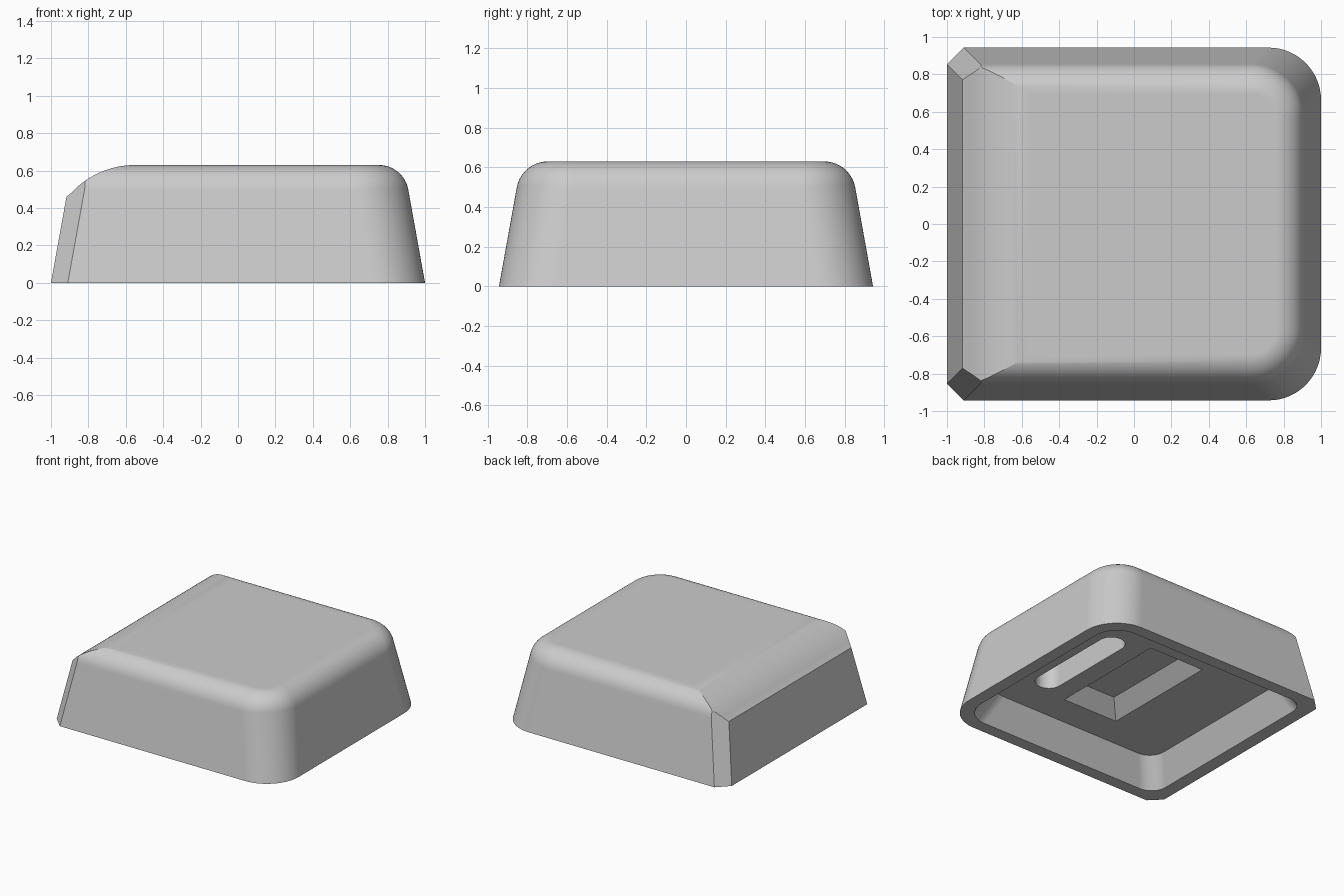
import bpy
import bmesh
from math import sin, cos, pi, atan, sqrt

if "Cube" in bpy.data.objects:
    bpy.data.objects.remove(bpy.data.objects["Cube"])

HEIGHT, HALF_X, HALF_Y = 0.63, 1.0, 0.943
DRAFT = 0.18            # inward lean of the walls per unit of height
FILLET = 0.16           # rounding of the top edge
CORNER = 0.28           # rounding of the +x vertical corners
CHAMFER = 0.09          # bevel of the -x vertical corners
SCOOP = 0.466           # radius of the sloping -x top edge
SCOOP_X, SCOOP_Z = -0.55, 0.46
CEILING = 0.21          # roof of the hollow underside

gray = bpy.data.materials.new("light_gray")
gray.use_nodes = True
gray.diffuse_color = (0.6, 0.6, 0.6, 1)
gray.node_tree.nodes["Principled BSDF"].inputs["Base Color"].default_value = (0.6, 0.6, 0.6, 1)


def arc(cx, cy, r, start, steps):
    """Quarter turn, counter-clockwise."""
    angles = [start + pi / 2 * i / steps for i in range(steps + 1)]
    return [(cx + r * cos(a), cy + r * sin(a)) for a in angles]


def rounded_rect(x0, x1, y0, y1, r_left, r_right, steps=12):
    return (arc(x1 - r_right, y0 + r_right, r_right, -pi / 2, steps)
            + arc(x1 - r_right, y1 - r_right, r_right, 0, steps)
            + arc(x0 + r_left, y1 - r_left, r_left, pi / 2, steps)
            + arc(x0 + r_left, y0 + r_left, r_left, pi, steps))


def loft(name, sections):
    """Closed solid through (z, outline) sections with equal point counts."""
    bm = bmesh.new()
    rings = [[bm.verts.new((x, y, z)) for x, y in pts] for z, pts in sections]
    n = len(rings[0])
    for low, high in zip(rings, rings[1:]):
        for i in range(n):
            j = (i + 1) % n
            bm.faces.new((low[i], low[j], high[j], high[i]))
    bm.faces.new(rings[0][::-1])
    bm.faces.new(rings[-1])
    bmesh.ops.remove_doubles(bm, verts=bm.verts, dist=1e-5)
    bmesh.ops.recalc_face_normals(bm, faces=bm.faces)
    mesh = bpy.data.meshes.new(name)
    bm.to_mesh(mesh)
    bm.free()
    mesh.materials.append(gray)
    obj = bpy.data.objects.new(name, mesh)
    bpy.context.collection.objects.link(obj)
    return obj


# Outer shell: horizontal slices of the drafted, filleted block
def shell_slice(z, inset, radius):
    wall_x = -HALF_X + DRAFT * z
    left = wall_x
    if z > SCOOP_Z:
        drop = z - (HEIGHT - SCOOP)
        left = max(wall_x, SCOOP_X - sqrt(max(SCOOP ** 2 - drop ** 2, 0)))
    right, y = HALF_X - inset, HALF_Y - inset
    c = max(CHAMFER - (left - wall_x) - (inset - DRAFT * z), 0)
    pts = arc(right - radius, -y + radius, radius, -pi / 2, 16)
    pts += arc(right - radius, y - radius, radius, 0, 16)
    return pts + [(left + c, y), (left, y - c), (left, -y + c), (left + c, -y)]


lean = atan(DRAFT)
wall_top = HEIGHT - FILLET + FILLET * sin(lean)
slices = [(z, shell_slice(z, DRAFT * z, CORNER)) for z in (0, SCOOP_Z, 0.48)]
STEPS = 16
for i in range(STEPS + 1):
    a = lean + (pi / 2 - lean) * i / STEPS
    shift = FILLET * (cos(lean) - cos(a))
    z = HEIGHT - FILLET + FILLET * sin(a)
    slices.append((z, shell_slice(z, DRAFT * wall_top + shift, CORNER - shift)))
shell = loft("cap_shell", slices)


# Underside: sloped hollow, sloped rectangular pocket and round-ended slot
def hollow_outline(d):
    return rounded_rect(-0.895 + d, 0.9 - d, -0.845 + d, 0.845 - d, 0.13, 0.2)


def pocket_outline(d):
    x0, x1, y0, y1 = -0.24 + d, 0.245 - d, -0.49 + d, 0.48 - d
    return [(x0, y0), (x1, y0), (x1, y1), (x0, y1)]


hollow = loft("hollow_cutter", [(z, hollow_outline(z * 0.5)) for z in (-0.1, CEILING)])
pocket = loft("pocket_cutter", [(CEILING + d, pocket_outline(d)) for d in (-0.05, 0.11)])
slot_outline = rounded_rect(0.4, 0.6, -0.46, 0.44, 0.0999, 0.0999)
slot = loft("slot_cutter", [(z, slot_outline) for z in (0.1, CEILING + 0.21)])

bpy.context.view_layer.objects.active = shell
shell.select_set(True)
for cutter in (hollow, pocket, slot):
    cutter.hide_render = True
    mod = shell.modifiers.new("cut", 'BOOLEAN')
    mod.operation = 'DIFFERENCE'
    mod.solver = 'EXACT'
    mod.object = cutter
    bpy.ops.object.modifier_apply(modifier=mod.name)
    bpy.data.objects.remove(cutter)

# Smooth fillets with crisp creases
bpy.ops.object.shade_smooth_by_angle(angle=pi / 9)
weighted = shell.modifiers.new("even_shading", 'WEIGHTED_NORMAL')
weighted.keep_sharp = True
